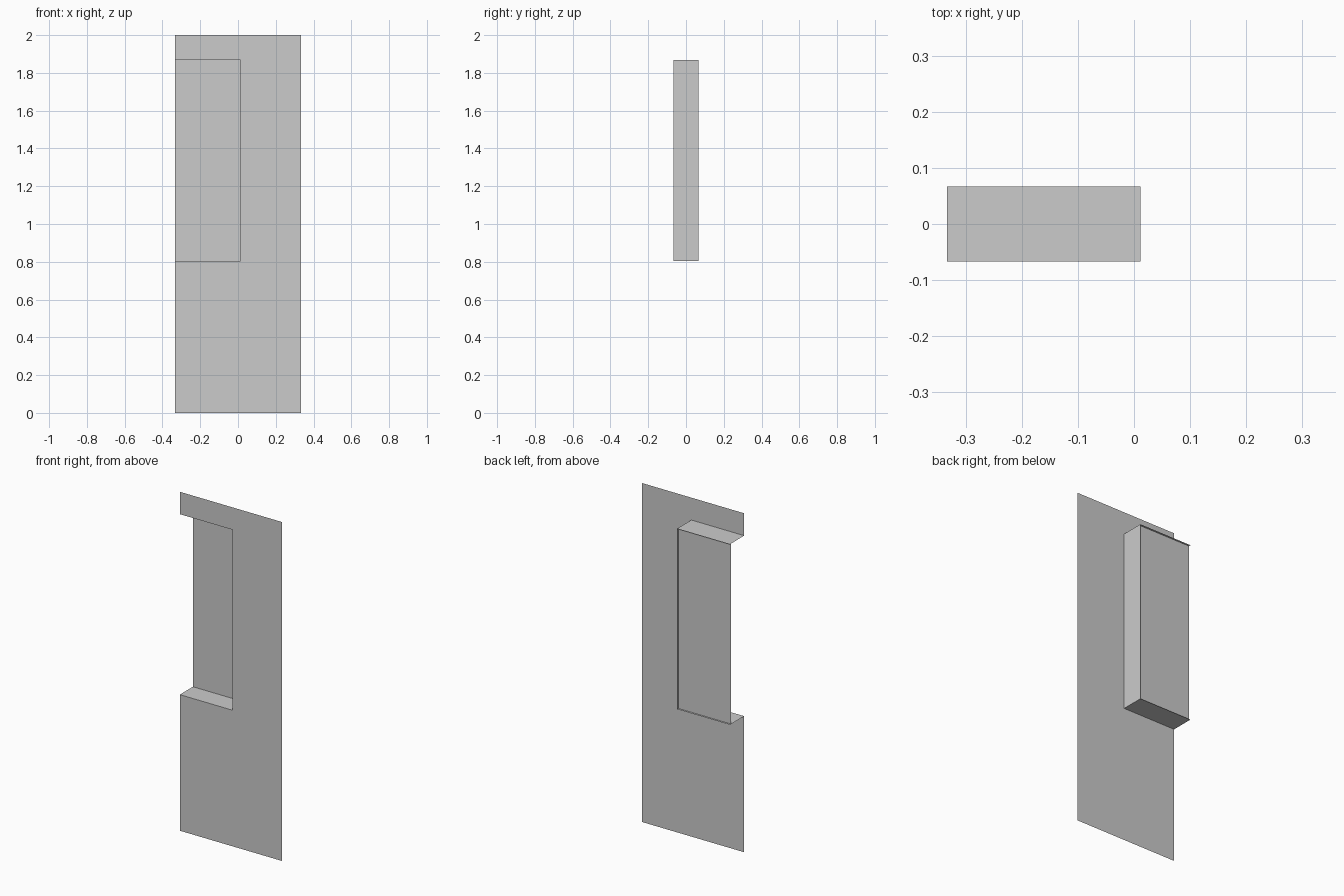
import bpy

if "Cube" in bpy.data.objects:
    bpy.data.objects.remove(bpy.data.objects["Cube"])

X0, X1 = -0.333, 0.333      # panel sides
RX = 0.012                  # inner side of the niche
Z0, Z1 = 0.803, 1.868       # niche bottom and top
F, R, B = -0.067, 0.067, 0.055  # front sheet, rear rim, inset back sheet


def sheet(name, verts, faces):
    me = bpy.data.meshes.new(name)
    me.from_pydata(verts, [], faces)
    ob = bpy.data.objects.new(name, me)
    bpy.context.collection.objects.link(ob)
    return ob


# Thin front panel with a C-shaped cut-out open at the left edge
outline = [(X0, 0), (X1, 0), (X1, 2), (X0, 2), (X0, Z1), (RX, Z1), (RX, Z0), (X0, Z0)]
sheet("front_panel", [(x, F, z) for x, z in outline], [tuple(range(8))])

# Niche sides: lower shelf, inner side wall and upper shelf
path = [(X0, Z0), (RX, Z0), (RX, Z1), (X0, Z1)]
sheet("niche_walls", [(x, y, z) for y in (F, R) for x, z in path],
      [(i, i + 4, i + 5, i + 1) for i in range(3)])

# Niche back, set slightly in from the rear rim
sheet("niche_back", [(x, B, z) for x, z in path], [(0, 1, 2, 3)])
